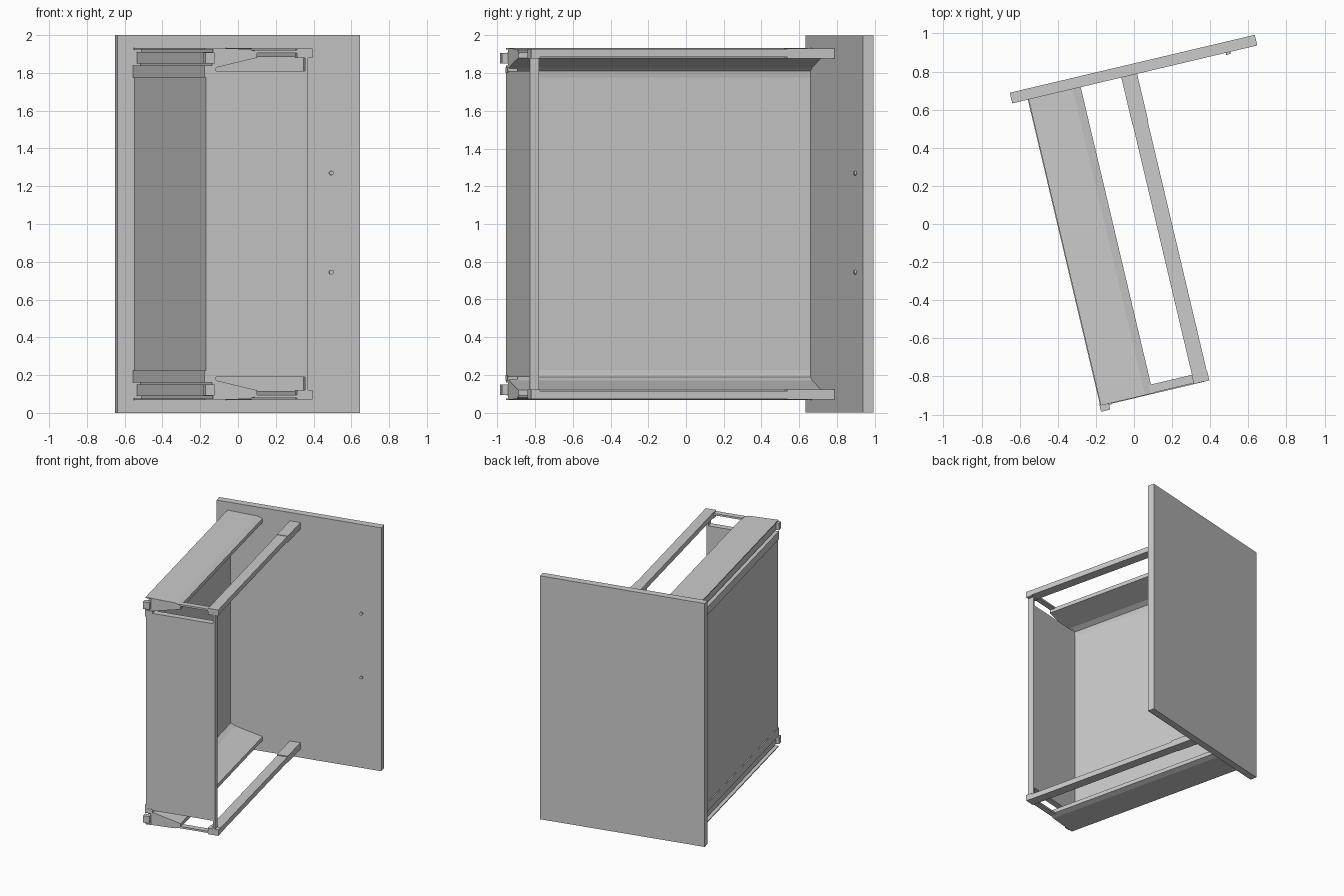
import bpy, bmesh
from math import radians
from mathutils import Matrix, Vector

if "Cube" in bpy.data.objects:
    bpy.data.objects.remove(bpy.data.objects["Cube"])

ANGLE = radians(13.3)   # whole drawer is turned about z
# Local frame: u = across, v = depth, z measured from mid height (z = 1)


def finish(name, bm, mirror=False):
    bmesh.ops.recalc_face_normals(bm, faces=bm.faces)
    me = bpy.data.meshes.new(name)
    bm.to_mesh(me)
    bm.free()
    ob = bpy.data.objects.new(name, me)
    bpy.context.collection.objects.link(ob)
    ob.location = (0, 0, 1)
    ob.rotation_euler = (0, 0, ANGLE)
    if mirror:
        m = ob.modifiers.new("Mirror", 'MIRROR')
        m.use_axis = (False, False, True)
    return ob


def box(name, u, v, z, mirror=False):
    bm = bmesh.new()
    size = (u[1] - u[0], v[1] - v[0], z[1] - z[0])
    mid = Vector((sum(u) / 2, sum(v) / 2, sum(z) / 2 - 1))
    bmesh.ops.create_cube(bm, size=1, matrix=Matrix.Translation(mid) @ Matrix.Diagonal((*size, 1)))
    return finish(name, bm, mirror)


def extrusion(name, profile, v, mirror=False):
    bm = bmesh.new()
    face = bm.faces.new([bm.verts.new((a, v[0], z - 1)) for a, z in profile])
    ext = bmesh.ops.extrude_face_region(bm, geom=[face])
    verts = [g for g in ext['geom'] if isinstance(g, bmesh.types.BMVert)]
    bmesh.ops.translate(bm, verts=verts, vec=(0, v[1] - v[0], 0))
    return finish(name, bm, mirror)


FRONT, BACK = 0.763, -0.887

# Main boards
box("front_panel", (-.476, .845), (FRONT, .82), (0, 2))
box("back_panel", (-.384, .17), (-.89, -.84), (.19, 1.81))
box("drawer_floor", (-.383, -.365), (-.885, FRONT), (.17, 1.83))

# Metal side walls with runner channel and sloped inner face
side = [(-.392, 1.775), (-.392, 1.84), (-.35, 1.84), (-.35, 1.85), (-.37, 1.85),
        (-.37, 1.91), (-.345, 1.91), (-.345, 1.925), (-.388, 1.925), (-.388, 1.933),
        (-.15, 1.926), (-.107, 1.912), (-.107, 1.88), (-.32, 1.83), (-.36, 1.81), (-.365, 1.775)]
extrusion("side_wall", side, (BACK, FRONT), True)

# Back corner hooks and flanges
box("runner_hook", (-.395, -.345), (-.919, -.88), (1.85, 1.907), True)
box("back_flange", (-.384, -.33), (-.893, -.84), (1.80, 1.83), True)

# Back bracket joining side wall and rail
box("bracket_bar", (-.12, .12), (-.885, -.84), (1.905, 1.92), True)
box("bracket_post", (.155, .17), (-.89, -.84), (1.81, 1.90), True)

# Upper rails with thicker front sleeves and end caps
box("upper_rail", (.114, .194), (-.885, .52), (1.885, 1.928), True)
box("rail_front_sleeve", (.112, .197), (.506, FRONT), (1.877, 1.931), True)
box("rail_end_cap", (.112, .196), (-.889, -.84), (1.878, 1.928), True)

# Handle screws on the inside of the front panel
for z in (.745, 1.27):
    bm = bmesh.new()
    bmesh.ops.create_cone(bm, cap_ends=True, segments=16, radius1=.012, radius2=.012, depth=.012,
                          matrix=Matrix.Translation((.687, FRONT - .005, z - 1)) @ Matrix.Rotation(radians(90), 4, 'X'))
    finish("handle_screw", bm)
